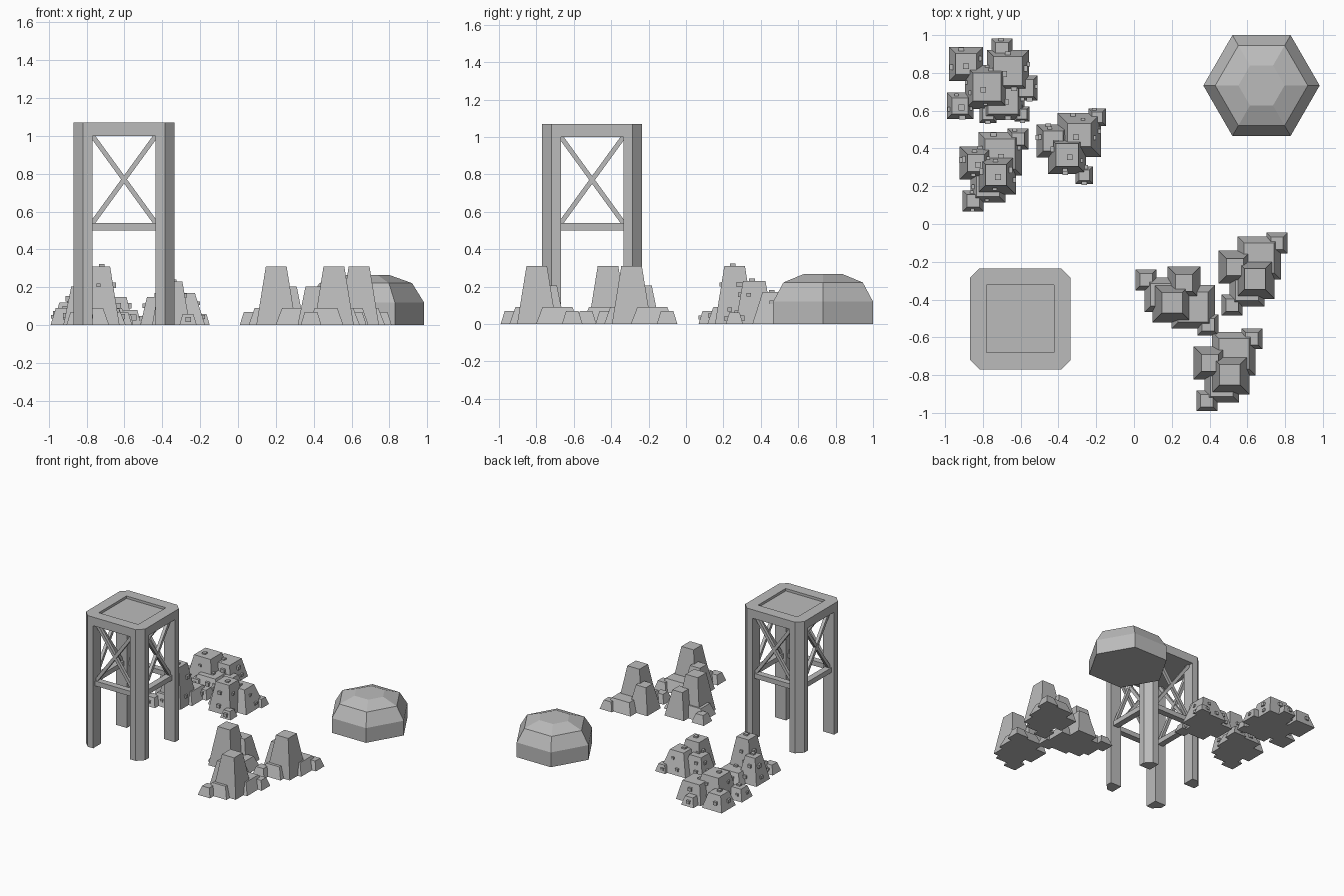
import bpy, bmesh, math, random
from mathutils import Vector, Matrix

random.seed(4)
cube = bpy.data.objects.get("Cube")
if cube:
    bpy.data.objects.remove(cube)

# Single plain grey
grey = bpy.data.materials.new("plain_grey")
grey.use_nodes = True
grey.diffuse_color = (0.5, 0.5, 0.5, 1)
grey.node_tree.nodes["Principled BSDF"].inputs["Base Color"].default_value = (0.5, 0.5, 0.5, 1)


def finish(bm, name):
    bmesh.ops.recalc_face_normals(bm, faces=bm.faces)
    mesh = bpy.data.meshes.new(name)
    bm.to_mesh(mesh)
    bm.free()
    mesh.materials.append(grey)
    obj = bpy.data.objects.new(name, mesh)
    bpy.context.collection.objects.link(obj)
    return obj


def loft(bm, rings):
    """Skin a stack of equal-length rings and cap both ends."""
    rows = [[bm.verts.new(p) for p in ring] for ring in rings]
    n = len(rows[0])
    for low, high in zip(rows, rows[1:]):
        for i in range(n):
            j = (i + 1) % n
            bm.faces.new((low[i], low[j], high[j], high[i]))
    bm.faces.new(rows[0][::-1])
    bm.faces.new(rows[-1])


def prism(bm, points, z0, z1):
    loft(bm, [[(x, y, z) for x, y in points] for z in (z0, z1)])


def box(bm, centre, size, rot=Matrix()):
    mat = Matrix.Translation(centre) @ rot @ Matrix.Diagonal((*size, 1))
    bmesh.ops.create_cube(bm, size=1, matrix=mat)


def square(cx, cy, half, z):
    return [(cx + sx * half, cy + sy * half, z) for sx, sy in ((-1, -1), (1, -1), (1, 1), (-1, 1))]


# Tower: four chamfered legs, rails, cross braces and a recessed platform
TX, TY, HALF, CUT, LEG = -0.602, -0.502, 0.267, 0.05, 0.1
place = Matrix.Translation((TX, TY, 0))
legs, rails, braces = bmesh.new(), bmesh.new(), bmesh.new()
inner = HALF - LEG
line = HALF - LEG / 2
leg_profile = [(inner, inner), (HALF, inner), (HALF, HALF - CUT), (HALF - CUT, HALF), (inner, HALF)]
for k in range(4):
    turn = Matrix.Rotation(k * math.pi / 2, 3, 'Z')
    corner = [(turn @ Vector((x, y, 0))).xy for x, y in leg_profile]
    prism(legs, corner, 0, 1.0)
    spin = turn.to_4x4()
    box(rails, turn @ Vector((0, -line, 0.52)), (2 * inner, 0.05, 0.04), spin)
    rise, run = 0.46, 2 * inner
    for side in (-1, 1):
        tilt = Matrix.Rotation(side * math.atan2(rise, run), 4, 'Y')
        box(braces, turn @ Vector((0, -line + side * 0.001, 0.77)),
            (math.hypot(rise, run), 0.025, 0.025), spin @ tilt)
for bm, name in ((legs, "tower_legs"), (rails, "tower_rails"), (braces, "tower_braces")):
    finish(bm, name).matrix_world = place

bm = bmesh.new()
edge = HALF - CUT
prism(bm, [(-edge, -HALF), (edge, -HALF), (HALF, -edge), (HALF, edge),
           (edge, HALF), (-edge, HALF), (-HALF, edge), (-HALF, -edge)], 1.0, 1.07)
platform = finish(bm, "tower_platform")
platform.matrix_world = place
bm = bmesh.new()
box(bm, (0, 0, 1.1), (0.356, 0.356, 0.1))
cutter = finish(bm, "platform_cutter")
cutter.matrix_world = place
cutter.hide_render = True
cutter.hide_viewport = True
cutter.display_type = 'WIRE'
recess = platform.modifiers.new("recess", 'BOOLEAN')
recess.operation = 'DIFFERENCE'
recess.solver = 'EXACT'
recess.object = cutter

# Hexagonal dome
bm = bmesh.new()
loft(bm, [[(r * math.cos(a * math.pi / 3), r * math.sin(a * math.pi / 3), z) for a in range(6)]
          for r, z in ((0.308, 0), (0.308, 0.12), (0.245, 0.222), (0.122, 0.266))])
finish(bm, "hexagonal_dome").location = (0.675, 0.733, 0)


# Block clusters: each block is (x, y, base half, top half, height)
def cluster(name, blocks, centre, angle=0.0, studs=False):
    bm = bmesh.new()
    for x, y, base, top, h in blocks:
        loft(bm, [square(x, y, base, 0), square(x, y, top, h)])
    obj = finish(bm, name)
    obj.matrix_world = Matrix.Translation((*centre, 0)) @ Matrix.Rotation(angle, 4, 'Z')
    if studs:
        add_studs(name + "_studs", blocks).location = (*centre, 0)


def add_studs(name, blocks):
    """Small boxes set into the sloping sides and the tops."""
    bm = bmesh.new()
    for x, y, base, top, h in blocks:
        for k in range(4):
            turn = Matrix.Rotation(k * math.pi / 2, 3, 'Z')
            levels = (0.25, 0.68) if h > 0.12 else (0.5,)
            for t in levels:
                if h < 0.08 and k % 2:
                    continue
                reach = base + (top - base) * t
                offset = Vector((random.uniform(-0.55, 0.55) * top, -reach, t * h))
                s = random.uniform(0.02, 0.034)
                box(bm, turn @ offset + Vector((x, y, 0)), (s, s, s * 0.9))
        if h > 0.08:
            box(bm, (x + random.uniform(-0.3, 0.3) * top, y - 0.2 * top, h), (0.03, 0.03, 0.024))
    return finish(bm, name)


spire = [(0.01, -0.026, 0.105, 0.055, 0.31), (-0.095, 0.037, 0.087, 0.045, 0.205),
         (0.032, 0.085, 0.115, 0.08, 0.09), (-0.032, -0.08, 0.092, 0.06, 0.09),
         (0.127, 0.164, 0.055, 0.033, 0.07), (-0.111, -0.164, 0.055, 0.033, 0.07)]
cluster("plain_spires_front", spire, (0.497, -0.772))
cluster("plain_spires_side", spire, (0.63, -0.265))
cluster("plain_spires_middle", spire, (0.228, -0.407), -math.pi / 2)
cluster("studded_spires", spire, (-0.741, 0.286), 0, True)

low_hill = [(0, 0, 0.1, 0.06, 0.23), (-0.074, 0.074, 0.088, 0.053, 0.15),
            (0.064, 0.106, 0.116, 0.062, 0.17), (0.159, 0.201, 0.046, 0.028, 0.06),
            (0.09, -0.106, 0.046, 0.028, 0.06)]
cluster("studded_low_hill", low_hill, (-0.354, 0.365), 0, True)

wide_hill = [(0, 0, 0.116, 0.075, 0.2), (-0.111, 0.122, 0.09, 0.055, 0.12),
             (0.111, 0.085, 0.112, 0.078, 0.15), (0.201, -0.005, 0.066, 0.045, 0.08),
             (0.079, 0.201, 0.056, 0.035, 0.07), (-0.143, -0.1, 0.07, 0.042, 0.09),
             (0.085, -0.063, 0.112, 0.08, 0.09), (0.005, -0.143, 0.046, 0.03, 0.06),
             (0.185, -0.143, 0.04, 0.026, 0.06)]
cluster("studded_wide_hill", wide_hill, (-0.778, 0.725), 0, True)
